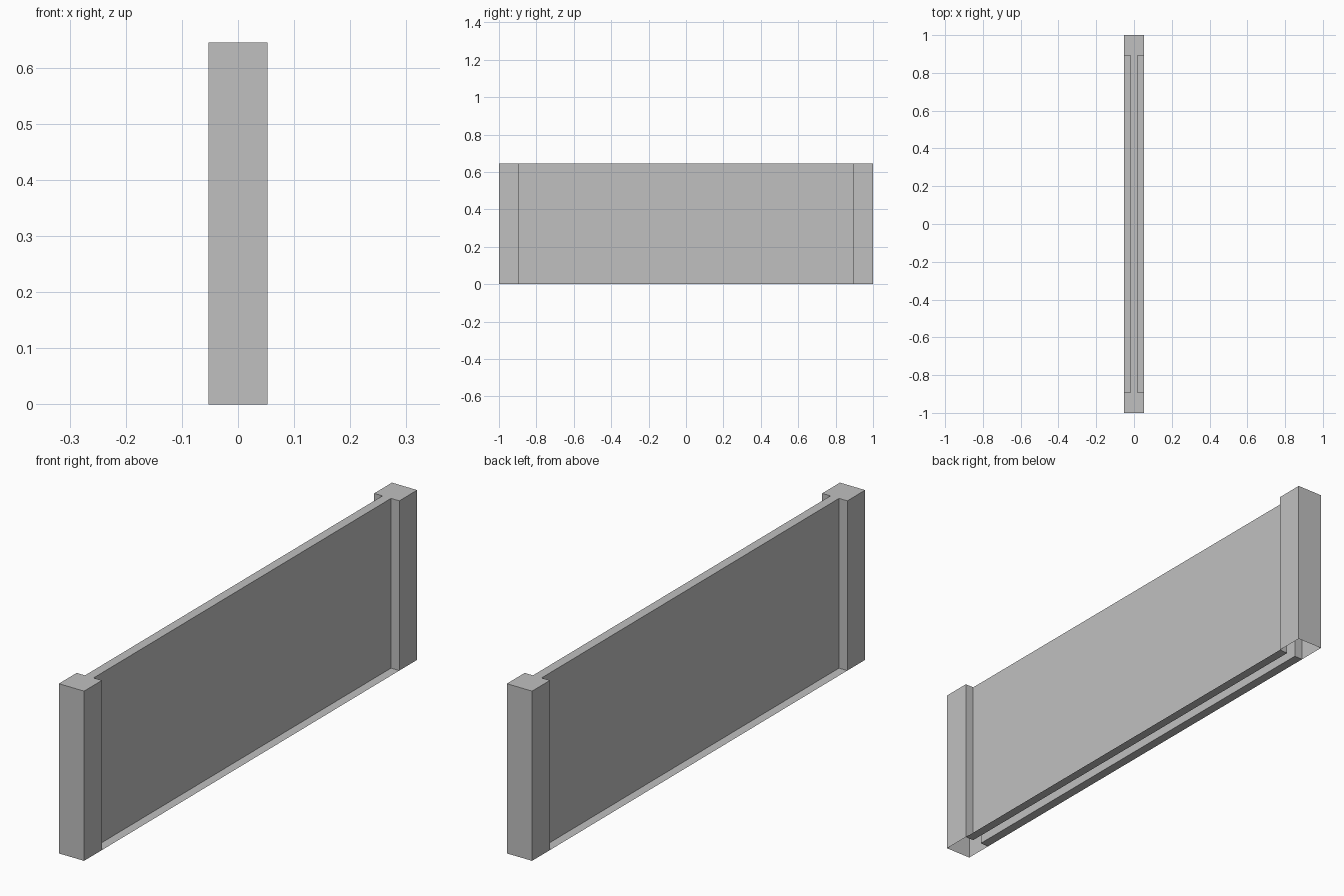
import bpy
import bmesh

cube = bpy.data.objects.get("Cube")
if cube:
    bpy.data.objects.remove(cube, do_unlink=True)

HALF_WIDTH = 0.053     # posts, across x
HALF_WEB = 0.018       # panel, across x
HALF_LENGTH = 1.0      # overall, along y
INNER = 0.893          # inner face of the posts
HEIGHT = 0.645

grey = bpy.data.materials.new("plain_grey")
grey.use_nodes = True
colour = (0.53, 0.53, 0.53, 1)
grey.diffuse_color = colour
grey.node_tree.nodes["Principled BSDF"].inputs["Base Color"].default_value = colour


def make_object(name, bm):
    mesh = bpy.data.meshes.new(name)
    bm.to_mesh(mesh)
    bm.free()
    mesh.materials.append(grey)
    obj = bpy.data.objects.new(name, mesh)
    bpy.context.collection.objects.link(obj)
    return obj


# Wall shell: H-shaped outline raised to full height, open underneath
right_side = [(HALF_WIDTH, -HALF_LENGTH), (HALF_WIDTH, -INNER), (HALF_WEB, -INNER),
              (HALF_WEB, INNER), (HALF_WIDTH, INNER), (HALF_WIDTH, HALF_LENGTH)]
outline = right_side + [(-x, -y) for x, y in right_side]
bm = bmesh.new()
top = bm.faces.new([bm.verts.new((x, y, HEIGHT)) for x, y in outline])
walls = bmesh.ops.extrude_edge_only(bm, edges=top.edges[:])
lower = [v for v in walls["geom"] if isinstance(v, bmesh.types.BMVert)]
bmesh.ops.translate(bm, verts=lower, vec=(0, 0, -HEIGHT))
bmesh.ops.recalc_face_normals(bm, faces=bm.faces[:])
if top.normal.z < 0:
    bmesh.ops.reverse_faces(bm, faces=bm.faces[:])
make_object("wall_panel_with_end_posts", bm)

# Thin floor strips between the posts on both sides of the panel
for name, side in (("left_floor_strip", 1), ("right_floor_strip", -1)):
    xs = sorted((side * HALF_WEB, side * HALF_WIDTH))
    corners = [(xs[0], -INNER), (xs[1], -INNER), (xs[1], INNER), (xs[0], INNER)]
    bm = bmesh.new()
    bm.faces.new([bm.verts.new((x, y, 0)) for x, y in corners])
    make_object(name, bm)
